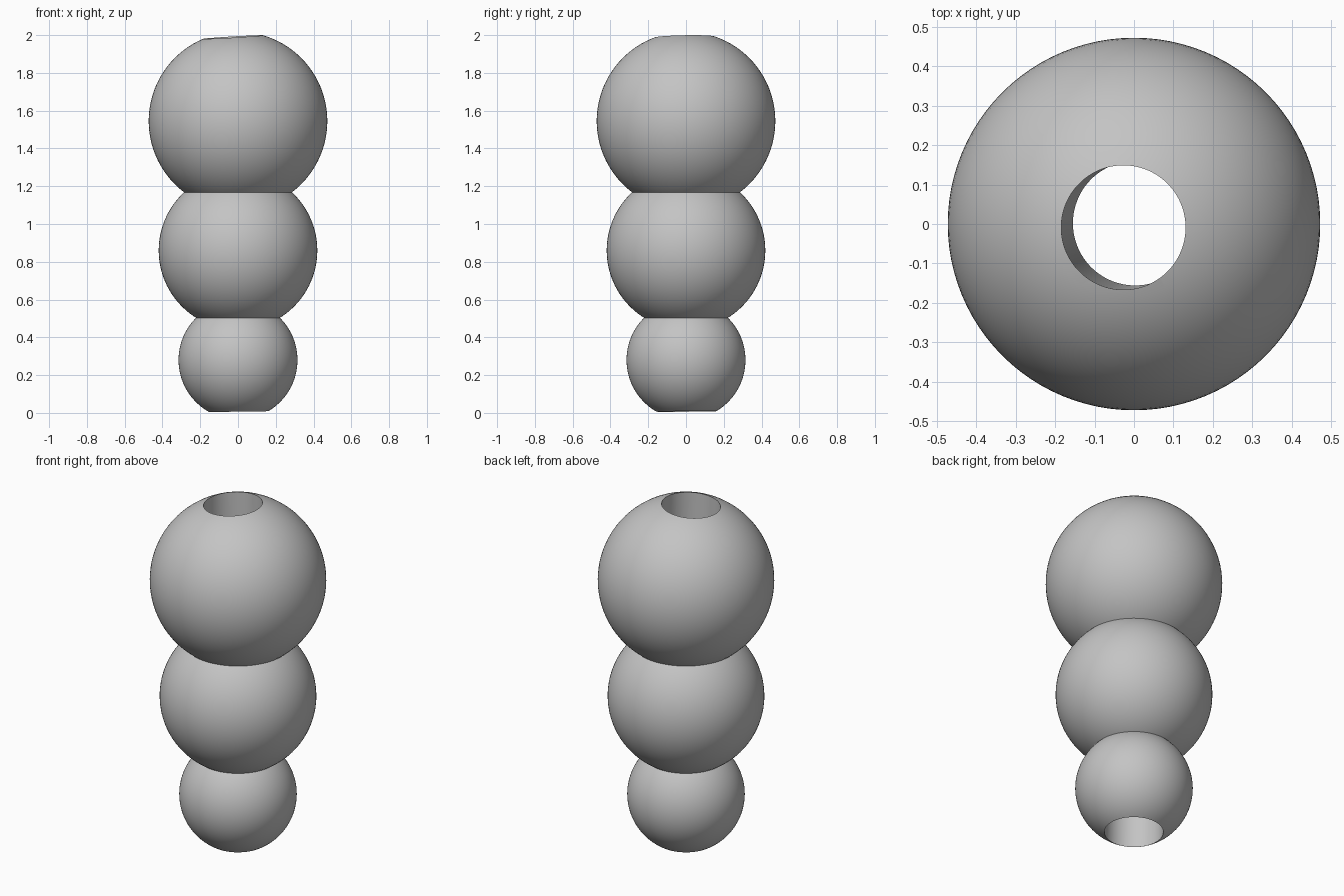
import bpy
import math
from mathutils import Vector

if "Cube" in bpy.data.objects:
    bpy.data.objects.remove(bpy.data.objects["Cube"], do_unlink=True)

grey = bpy.data.materials.new("plain grey")
grey.use_nodes = True
colour = (0.55, 0.55, 0.55, 1)
grey.diffuse_color = colour
grey.node_tree.nodes["Principled BSDF"].inputs["Base Color"].default_value = colour


def ball(name, radius, height):
    bpy.ops.mesh.primitive_uv_sphere_add(
        segments=96, ring_count=48, radius=radius, location=(0, 0, height))
    obj = bpy.context.object
    obj.name = name
    obj.data.materials.append(grey)
    return obj


def combine(target, other, operation):
    mod = target.modifiers.new(operation.lower(), "BOOLEAN")
    mod.operation = operation
    mod.solver = "EXACT"
    mod.object = other
    bpy.context.view_layer.objects.active = target
    bpy.ops.object.modifier_apply(modifier=mod.name)
    bpy.data.objects.remove(other, do_unlink=True)


# Three overlapping balls, joined into one solid
body = ball("stacked_balls", 0.473, 1.545)
combine(body, ball("middle_ball", 0.42, 0.86), "UNION")
combine(body, ball("bottom_ball", 0.315, 0.28), "UNION")

# Slightly tilted bore through the whole stack
low, high = Vector((0.003, 0.002, 0)), Vector((-0.027, -0.009, 2))
axis = high - low
bpy.ops.mesh.primitive_cylinder_add(
    vertices=96, radius=0.158, depth=axis.length * 1.4, location=(low + high) / 2)
bore = bpy.context.object
bore.name = "bore_cutter"
bore.hide_render = True
bore.rotation_euler = axis.to_track_quat("Z", "Y").to_euler()
bore.data.materials.append(grey)
bpy.context.view_layer.update()
combine(body, bore, "DIFFERENCE")

# Smooth balls with crisp seams and hole rims
bpy.ops.object.select_all(action="DESELECT")
body.select_set(True)
bpy.context.view_layer.objects.active = body
bpy.ops.object.shade_smooth_by_angle(angle=math.radians(30))
